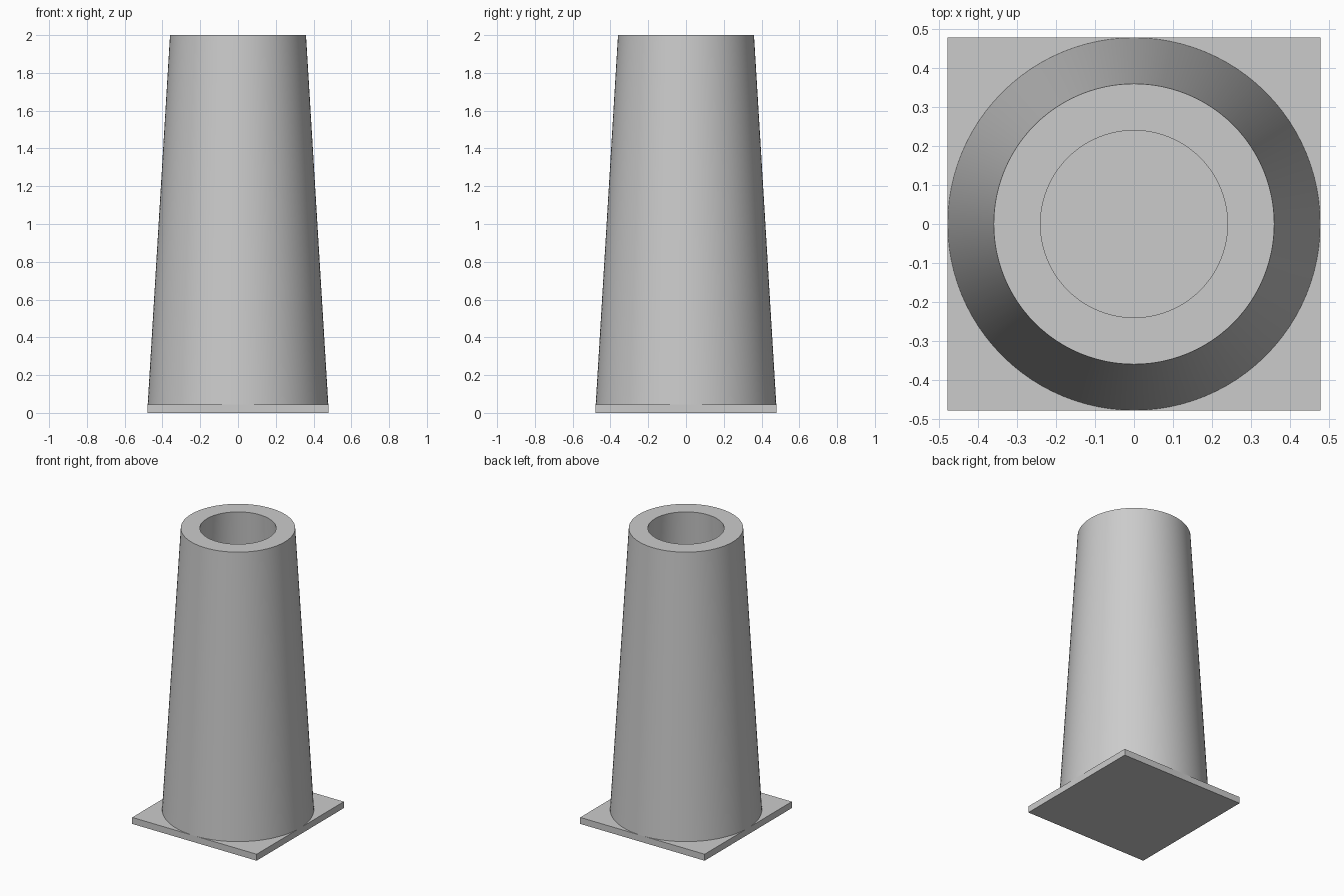
import bpy
import bmesh
import math

cube = bpy.data.objects.get("Cube")
if cube:
    bpy.data.objects.remove(cube, do_unlink=True)

HALF = 0.478       # half width of the plate and radius of the tower foot
PLATE = 0.045      # plate thickness
HEIGHT = 2.0
SIDES = 96

grey = bpy.data.materials.new("light_grey")
grey.use_nodes = True
colour = (0.6, 0.6, 0.6, 1.0)
grey.diffuse_color = colour
grey.node_tree.nodes["Principled BSDF"].inputs["Base Color"].default_value = colour


def make_object(name, bm):
    bmesh.ops.recalc_face_normals(bm, faces=bm.faces)
    mesh = bpy.data.meshes.new(name)
    bm.to_mesh(mesh)
    bm.free()
    mesh.materials.append(grey)
    obj = bpy.data.objects.new(name, mesh)
    bpy.context.collection.objects.link(obj)
    return obj


# Square base plate
bm = bmesh.new()
bmesh.ops.create_cube(bm, size=1)
bmesh.ops.scale(bm, vec=(2 * HALF, 2 * HALF, PLATE), verts=bm.verts)
bmesh.ops.translate(bm, vec=(0, 0, PLATE / 2), verts=bm.verts)
make_object("base_plate", bm)

# Hollow tapered tower: closed wall profile (radius, height) turned about z
profile = [(HALF, PLATE), (0.36, HEIGHT), (0.24, HEIGHT), (0.36, PLATE)]
bm = bmesh.new()
rings = []
for radius, z in profile:
    rings.append([bm.verts.new((radius * math.cos(math.tau * i / SIDES),
                                radius * math.sin(math.tau * i / SIDES), z))
                  for i in range(SIDES)])
for k, low in enumerate(rings):
    high = rings[(k + 1) % len(rings)]
    for i in range(SIDES):
        j = (i + 1) % SIDES
        bm.faces.new((low[i], low[j], high[j], high[i]))
tower = make_object("tapered_tower", bm)

# Smooth walls with sharp rims
bpy.ops.object.select_all(action="DESELECT")
tower.select_set(True)
bpy.context.view_layer.objects.active = tower
bpy.ops.object.shade_smooth_by_angle(angle=math.radians(30))
